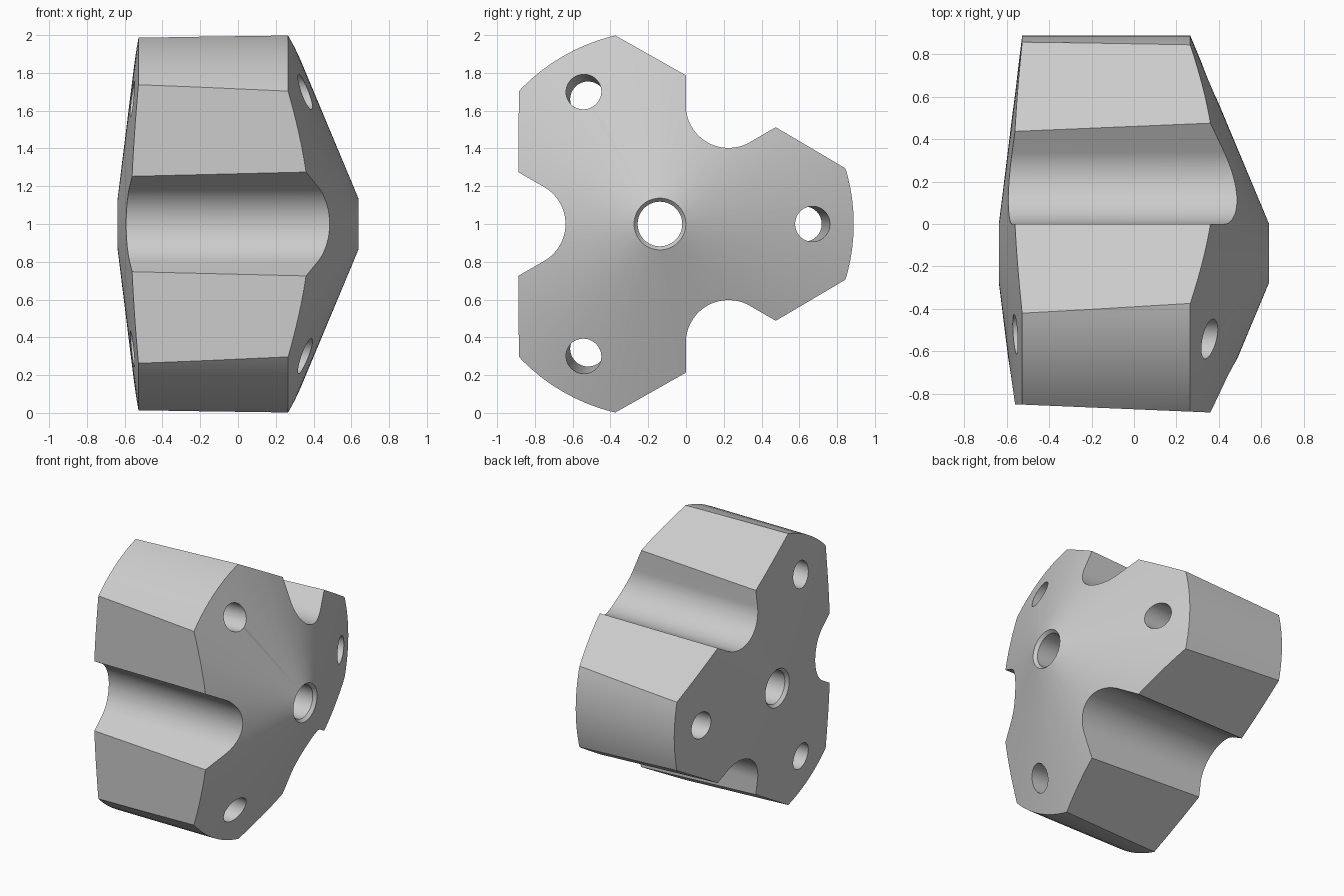
import bpy, bmesh, math
from mathutils import Matrix, Vector

cube = bpy.data.objects.get("Cube")
if cube:
    bpy.data.objects.remove(cube, do_unlink=True)

AXIS = Vector((0, -0.138, 1.0))   # centre line, running along x
SEG = 96

grey = bpy.data.materials.new("plain grey")
grey.use_nodes = True
grey.diffuse_color = (0.6, 0.6, 0.6, 1)
grey.node_tree.nodes["Principled BSDF"].inputs["Base Color"].default_value = (0.6, 0.6, 0.6, 1)


def finish(bm, name):
    bmesh.ops.recalc_face_normals(bm, faces=bm.faces)
    mesh = bpy.data.meshes.new(name)
    bm.to_mesh(mesh)
    bm.free()
    mesh.materials.append(grey)
    obj = bpy.data.objects.new(name, mesh)
    bpy.context.collection.objects.link(obj)
    return obj


def lathe(name, profile):
    """Revolve a closed (x, radius) profile about the centre line."""
    bm = bmesh.new()
    rings = []
    for i in range(SEG):
        a = 2 * math.pi * i / SEG
        rings.append([bm.verts.new((x, r * math.cos(a), r * math.sin(a))) for x, r in profile])
    n = len(profile)
    for i in range(SEG):
        p, q = rings[i], rings[(i + 1) % SEG]
        for j in range(n):
            k = (j + 1) % n
            bm.faces.new((p[j], p[k], q[k], q[j]))
    bm.transform(Matrix.Translation(AXIS))
    return finish(bm, name)


def prism(name, outline, angle, slope=0.0):
    """Extrude a (radial, sideways) outline along x, leaning outwards by slope."""
    bm = bmesh.new()
    ends = [[bm.verts.new((x, d + slope * x, w)) for d, w in outline] for x in (-1, 1)]
    n = len(outline)
    for j in range(n):
        k = (j + 1) % n
        bm.faces.new((ends[0][j], ends[0][k], ends[1][k], ends[1][j]))
    bm.faces.new(ends[0])
    bm.faces.new(ends[1])
    bm.transform(Matrix.Translation(AXIS) @ Matrix.Rotation(angle, 4, 'X'))
    return finish(bm, name)


# Double-coned drum with a chamfered centre bore
body = lathe("lobed_body", [(-0.637, 0.137), (-0.527, 1.026), (0.265, 1.026),
                            (0.637, 0.137), (0.615, 0.118), (-0.615, 0.118)])

# Outlines of the cutters
GR, GD = 0.226, 0.726             # groove radius and centre distance
wall = math.radians(30)           # flare of the groove walls
groove = []
for i in range(33):
    a = math.pi / 2 + wall + (math.pi - 2 * wall) * i / 32
    groove.append((GD + GR * math.cos(a), GR * math.sin(a)))
reach = 0.6
for s in (-1, 1):
    groove.append((GD - GR * math.sin(wall) + reach * math.cos(wall),
                   s * (GR * math.cos(wall) + reach * math.sin(wall))))
flat = [(0.735, -1.1), (1.4, -1.1), (1.4, 1.1), (0.735, 1.1)]
hole = [(0.79 + 0.094 * math.cos(2 * math.pi * i / 48),
         0.094 * math.sin(2 * math.pi * i / 48)) for i in range(48)]

# Three flats, three grooves and three leaning holes
cutters = []
for i in range(3):
    lobe = 2 * math.pi * i / 3
    gap = lobe + math.pi / 3
    cutters.append(prism("flat_cutter", flat, gap, 0.042))
    cutters.append(prism("groove_cutter", groove, gap))
    cutters.append(prism("hole_cutter", hole, lobe, 0.05))

for c in cutters:
    c.hide_render = True
    mod = body.modifiers.new("cut", 'BOOLEAN')
    mod.operation = 'DIFFERENCE'
    mod.solver = 'EXACT'
    mod.object = c

# Bake the cuts and remove the cutters
bpy.context.view_layer.update()
graph = bpy.context.evaluated_depsgraph_get()
baked = bpy.data.meshes.new_from_object(body.evaluated_get(graph))
body.modifiers.clear()
body.data = baked
baked.materials.clear()
baked.materials.append(grey)
for p in baked.polygons:
    p.material_index = 0
for c in cutters:
    bpy.data.objects.remove(c, do_unlink=True)

for o in bpy.context.selected_objects:
    o.select_set(False)
body.select_set(True)
bpy.context.view_layer.objects.active = body
bpy.ops.object.shade_smooth_by_angle(angle=math.radians(20))
